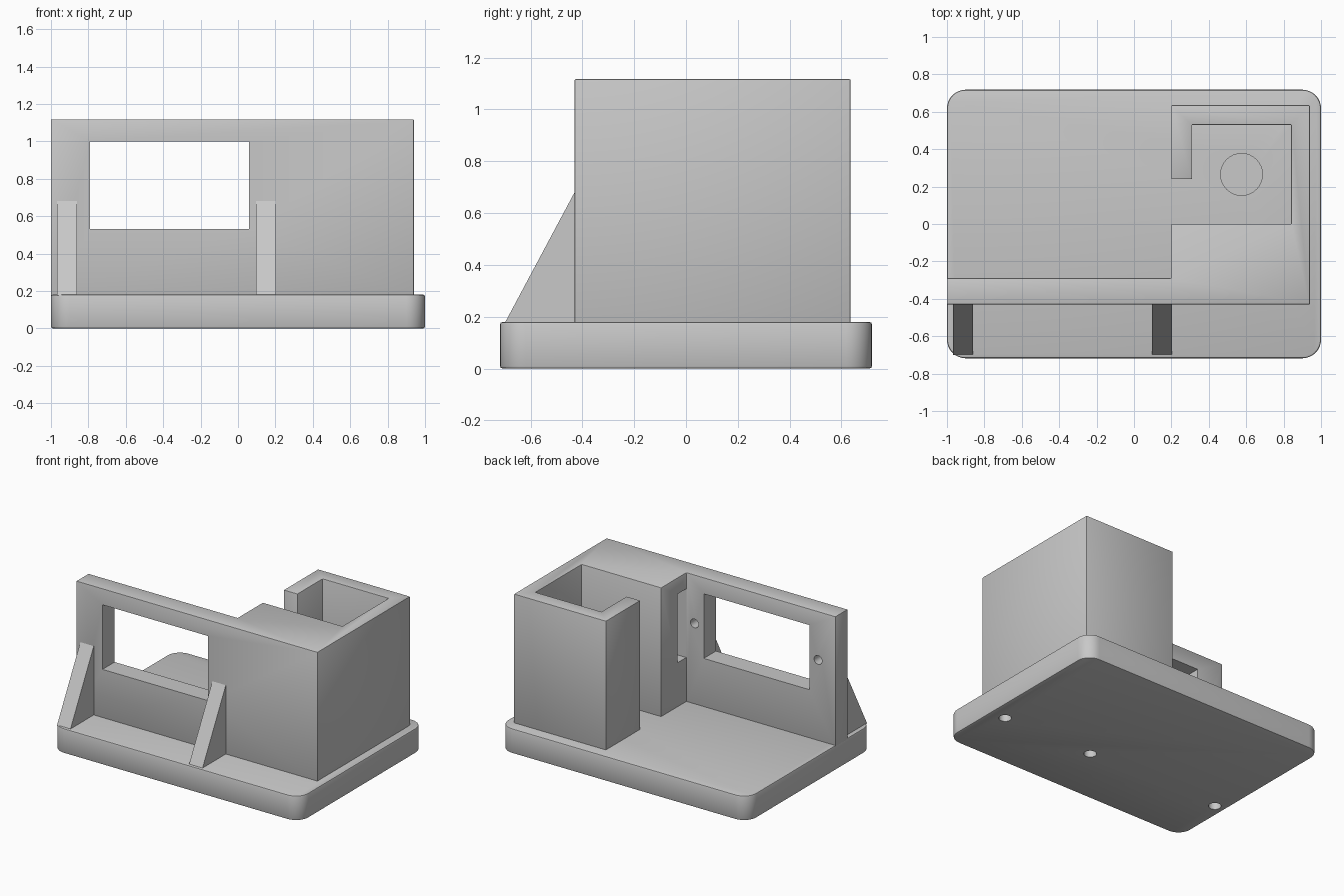
import bpy, bmesh, math
from mathutils import Matrix

cube = bpy.data.objects.get("Cube")
if cube:
    bpy.data.objects.remove(cube, do_unlink=True)

grey = bpy.data.materials.new("light grey plastic")
grey.use_nodes = True
colour = (0.58, 0.58, 0.58, 1)
grey.diffuse_color = colour
grey.node_tree.nodes["Principled BSDF"].inputs["Base Color"].default_value = colour


def make(name, bm):
    bmesh.ops.recalc_face_normals(bm, faces=bm.faces)
    mesh = bpy.data.meshes.new(name)
    bm.to_mesh(mesh)
    bm.free()
    mesh.materials.append(grey)
    obj = bpy.data.objects.new(name, mesh)
    bpy.context.collection.objects.link(obj)
    return obj


def prism(name, points, shift):
    """Extrude a closed outline of 3D points along shift."""
    bm = bmesh.new()
    face = bm.faces.new([bm.verts.new(p) for p in points])
    new = bmesh.ops.extrude_face_region(bm, geom=[face])["geom"]
    bmesh.ops.translate(bm, vec=shift, verts=[v for v in new if isinstance(v, bmesh.types.BMVert)])
    return make(name, bm)


def box(name, x0, x1, y0, y1, z0, z1):
    outline = [(x0, y0, z0), (x1, y0, z0), (x1, y1, z0), (x0, y1, z0)]
    return prism(name, outline, (0, 0, z1 - z0))


def rod(name, centre, radius, depth, along_y=False):
    bm = bmesh.new()
    turn = Matrix.Rotation(math.pi / 2 if along_y else 0, 4, 'X')
    bmesh.ops.create_cone(bm, cap_ends=True, segments=32, radius1=radius, radius2=radius,
                          depth=depth, matrix=Matrix.Translation(centre) @ turn)
    return make(name, bm)


def apply(obj, mod):
    bpy.context.view_layer.objects.active = obj
    bpy.ops.object.modifier_apply(modifier=mod.name)


def soften(obj, width):
    mod = obj.modifiers.new("soft edges", 'BEVEL')
    mod.width = width
    mod.segments = 2
    mod.limit_method = 'ANGLE'
    mod.angle_limit = math.radians(50)
    apply(obj, mod)


def cut(obj, cutter):
    cutter.hide_render = True
    mod = obj.modifiers.new("cut", 'BOOLEAN')
    mod.operation = 'DIFFERENCE'
    mod.solver = 'EXACT'
    mod.object = cutter
    apply(obj, mod)
    bpy.data.objects.remove(cutter, do_unlink=True)


# Base plate with rounded corners
R = 0.1
outline = []
for i, (cx, cy) in enumerate([(1 - R, 0.718 - R), (R - 1, 0.718 - R), (R - 1, R - 0.718), (1 - R, R - 0.718)]):
    for k in range(9):
        a = (i + k / 8) * math.pi / 2
        outline.append((cx + R * math.cos(a), cy + R * math.sin(a), 0))
base = prism("base_plate", outline, (0, 0, 0.18))
soften(base, 0.01)

# Round recess in the pocket floor, and screw holes underneath
cut(base, rod("recess_cutter", (0.575, 0.265, 0.16), 0.112, 0.12))
for x in (-0.92, 0.15, 0.88):
    cut(base, rod("screw_cutter", (x, -0.27, 0.04), 0.042, 0.2))

# Front wall and hollow housing share one plan outline
plan = [(-1, -0.43), (0.94, -0.43), (0.94, 0.635), (0.2, 0.635), (0.2, 0.24), (0.31, 0.24),
        (0.31, 0.53), (0.84, 0.53), (0.84, 0), (0.2, 0), (0.2, -0.29), (-1, -0.29)]
housing = prism("wall_and_housing", [(x, y, 0.17) for x, y in plan], (0, 0, 0.947))
soften(housing, 0.004)

# Window, side notch and mounting holes
cut(housing, box("window_cutter", -0.79, 0.06, -0.6, -0.2, 0.53, 1.0))
cut(housing, box("notch_cutter", 0.1, 0.27, -0.288, -0.19, 0.5, 1.0))
for x in (-0.86, 0.135):
    cut(housing, rod("mount_cutter", (x, -0.29, 0.765), 0.032, 0.18, True))

# Triangular ribs bracing the wall
for name, x in (("right_rib", -0.968), ("left_rib", 0.095)):
    rib = prism(name, [(x, -0.7, 0.175), (x, -0.425, 0.175), (x, -0.425, 0.69)], (0.108, 0, 0))

# Smooth rounded surfaces while keeping edges sharp
for obj in (base, housing):
    bpy.ops.object.select_all(action='DESELECT')
    obj.select_set(True)
    bpy.context.view_layer.objects.active = obj
    bpy.ops.object.shade_smooth_by_angle(angle=math.radians(30))
